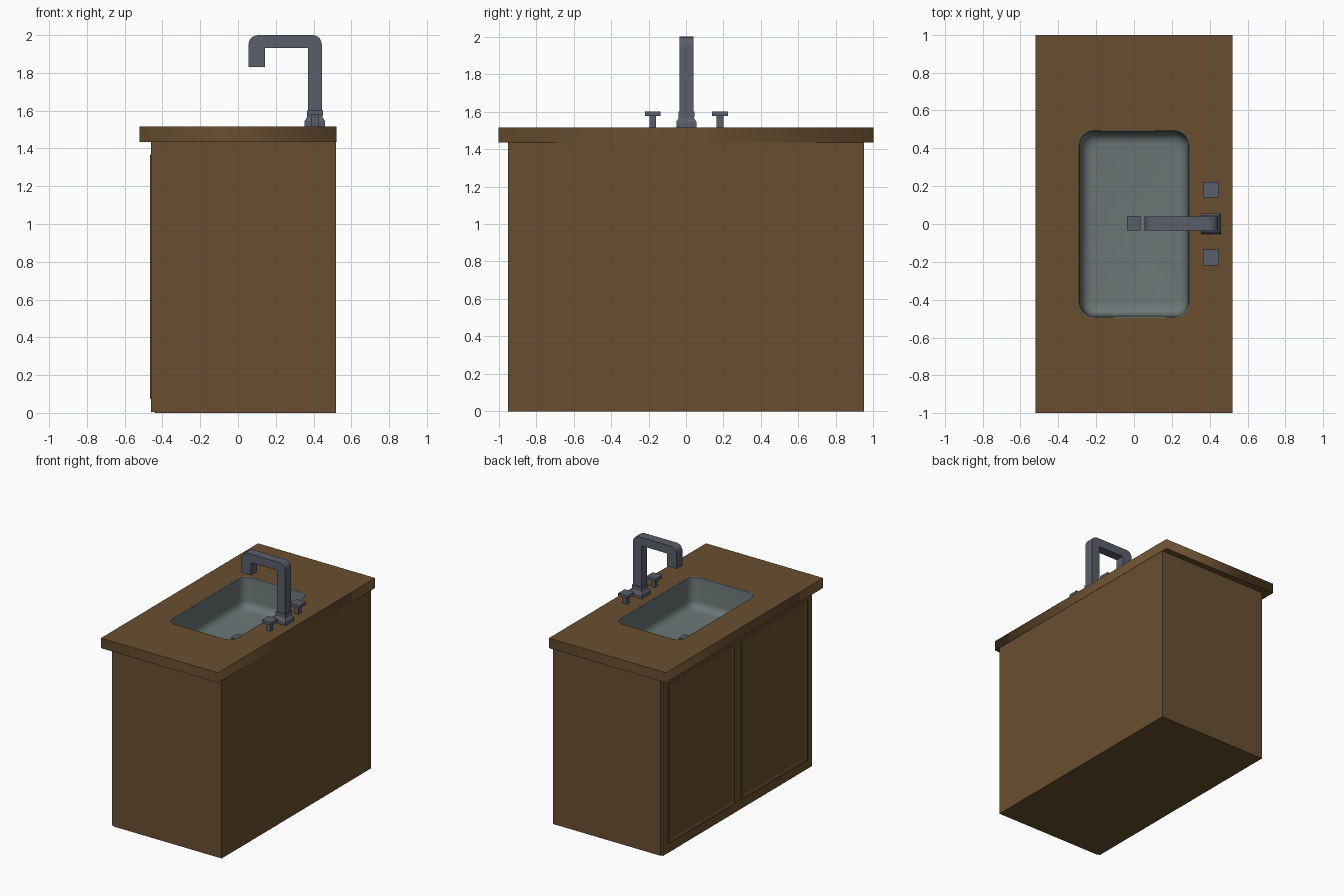
import bpy, bmesh, math

if "Cube" in bpy.data.objects:
    bpy.data.objects.remove(bpy.data.objects["Cube"])


def material(name, rgb):
    m = bpy.data.materials.new(name)
    m.diffuse_color = (*rgb, 1)
    m.use_nodes = True
    m.node_tree.nodes["Principled BSDF"].inputs["Base Color"].default_value = m.diffuse_color
    return m


WOOD = material("brown wood", (0.141, 0.078, 0.030))
METAL = material("grey metal", (0.102, 0.112, 0.144))
BASIN = material("teal grey basin", (0.144, 0.184, 0.181))


def finish(name, bm, mat):
    bmesh.ops.recalc_face_normals(bm, faces=bm.faces)
    me = bpy.data.meshes.new(name)
    bm.to_mesh(me)
    bm.free()
    me.materials.append(mat)
    ob = bpy.data.objects.new(name, me)
    bpy.context.collection.objects.link(ob)
    return ob


def loft(name, rings, mat, cap_start=True, cap_end=True):
    """Skin a stack of equal-length point rings."""
    bm = bmesh.new()
    rows = [[bm.verts.new(p) for p in r] for r in rings]
    n = len(rows[0])
    for a, b in zip(rows, rows[1:]):
        for i in range(n):
            j = (i + 1) % n
            bm.faces.new((a[i], a[j], b[j], b[i]))
    if cap_start:
        bm.faces.new(rows[0])
    if cap_end:
        bm.faces.new(rows[-1])
    return finish(name, bm, mat)


def rect(cx, cy, hx, hy, z):
    return [(cx - hx, cy - hy, z), (cx + hx, cy - hy, z),
            (cx + hx, cy + hy, z), (cx - hx, cy + hy, z)]


def box(name, x, y, z, mat, cap_end=True):
    c = ((x[0] + x[1]) / 2, (y[0] + y[1]) / 2, (x[1] - x[0]) / 2, (y[1] - y[0]) / 2)
    return loft(name, [rect(*c, z[0]), rect(*c, z[1])], mat, True, cap_end)


def rounded(hx, hy, r, z, seg=6):
    pts = []
    for k, (sx, sy) in enumerate(((1, 1), (-1, 1), (-1, -1), (1, -1))):
        for i in range(seg + 1):
            a = math.pi / 2 * (k + i / seg)
            pts.append((sx * (hx - r) + r * math.cos(a), sy * (hy - r) + r * math.sin(a), z))
    return pts


# cabinet carcass (open on top, under the counter) and front face frame
box("cabinet_body", (-0.44, 0.52), (-0.95, 0.95), (0, 1.435), WOOD, cap_end=False)
box("face_frame", (-0.46, -0.44), (-0.948, 0.948), (0.004, 1.433), WOOD)

# two door panels with bevelled borders on the -x side
for side, label in ((1, "left"), (-1, "right")):
    def door_ring(x, d):
        return [(x, side * y, z) for y, z in ((0.04 + d, 0.07 + d), (0.89 - d, 0.07 + d),
                                              (0.89 - d, 1.37 - d), (0.04 + d, 1.37 - d))]
    loft(label + "_door", [door_ring(-0.458, 0), door_ring(-0.466, 0.006),
                           door_ring(-0.466, 0.022), door_ring(-0.461, 0.034)], WOOD)

# countertop with rounded opening
cu = bpy.data.curves.new("countertop", "CURVE")
cu.dimensions = "2D"
cu.fill_mode = "BOTH"
cu.extrude = 0.04
for pts in (rect(0, 0, 0.522, 1.0, 0), rounded(0.292, 0.494, 0.07, 0)):
    sp = cu.splines.new("POLY")
    sp.points.add(len(pts) - 1)
    for p, co in zip(sp.points, pts):
        p.co = (co[0], co[1], 0, 1)
    sp.use_cyclic_u = True
top = bpy.data.objects.new("countertop", cu)
bpy.context.collection.objects.link(top)
top.location.z = 1.475
cu.materials.append(WOOD)
bpy.context.view_layer.objects.active = top
top.select_set(True)
bpy.ops.object.convert(target="MESH")
top.select_set(False)

# basin: straight walls and a rounded bottom edge
FLOOR, R = 1.272, 0.06
rings = [rounded(0.292, 0.494, 0.07, 1.515), rounded(0.288, 0.490, 0.07, 1.512)]
for i in range(7):
    a = math.pi / 2 * i / 6
    d = 0.008 + R * (1 - math.cos(a))
    rings.append(rounded(0.288 - d, 0.490 - d, 0.075 - 0.5 * d, FLOOR + R * (1 - math.sin(a))))
basin = loft("basin", rings, BASIN, cap_start=False)
basin.data.flip_normals() if basin.data.polygons[-1].normal.z < 0 else None
bpy.context.view_layer.objects.active = basin
basin.select_set(True)
bpy.ops.object.shade_smooth_by_angle(angle=math.radians(40))
basin.select_set(False)

# drain
box("drain", (-0.037, 0.035), (-0.035, 0.042), (1.268, 1.283), METAL)

# faucet spout: side profile with rounded outer bends
profile = [(0.37, 1.59), (0.37, 1.932), (0.142, 1.932), (0.142, 1.83), (0.056, 1.83)]
for cx, start in ((0.106, 180), (0.394, 90)):
    for i in range(6):
        a = math.radians(start - 18 * i)
        profile.append((cx + 0.05 * math.cos(a), 1.95 + 0.05 * math.sin(a)))
profile.append((0.444, 1.59))
loft("faucet_spout", [[(x, y, z) for x, z in profile] for y in (-0.035, 0.039)], METAL)

# faucet base: foot, tapered neck, collar
steps = ((0.054, 1.515), (0.054, 1.545), (0.041, 1.565), (0.041, 1.575),
         (0.043, 1.575), (0.043, 1.6))
loft("faucet_base", [rect(0.407, 0.002, h, h, z) for h, z in steps], METAL)

# handles: stem and square cap
for y, label in ((0.181, "left"), (-0.177, "right")):
    loft(label + "_handle", [rect(0.407, y, h, h, z) for h, z in
                             ((0.018, 1.515), (0.018, 1.577), (0.042, 1.577), (0.042, 1.6))], METAL)
